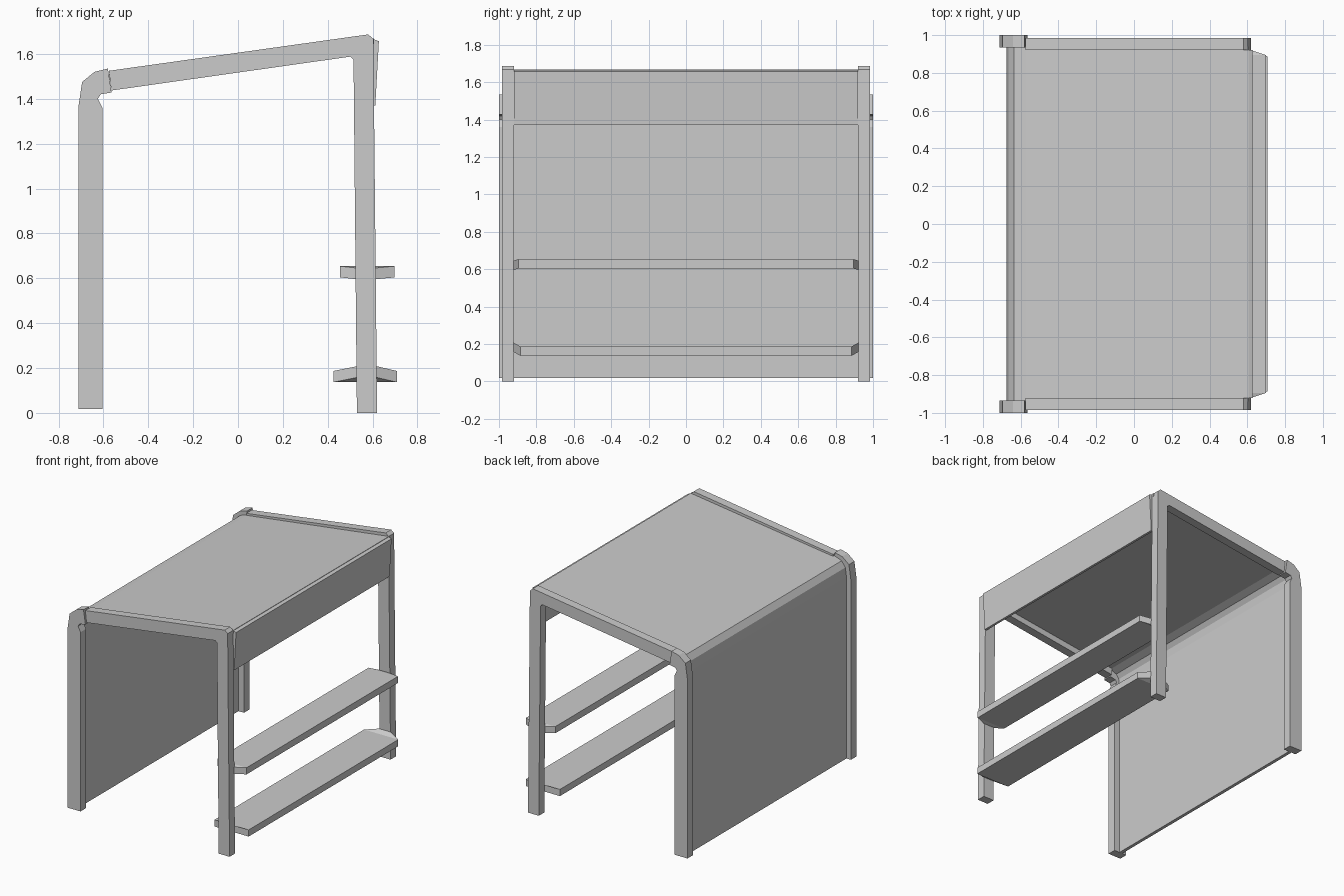
import bpy
import bmesh

cube = bpy.data.objects.get("Cube")
if cube:
    bpy.data.objects.remove(cube)

grey = bpy.data.materials.new("plain grey")
grey.use_nodes = True
GREY = (0.6, 0.6, 0.6, 1)
grey.diffuse_color = GREY
grey.node_tree.nodes["Principled BSDF"].inputs["Base Color"].default_value = GREY


def loft(name, sections):
    """Join equal-length rings of points and cap both ends."""
    bm = bmesh.new()
    rings = [[bm.verts.new(p) for p in ring] for ring in sections]
    for a, b in zip(rings, rings[1:]):
        for i in range(len(a)):
            j = (i + 1) % len(a)
            bm.faces.new((a[i], a[j], b[j], b[i]))
    bm.faces.new(rings[0])
    bm.faces.new(rings[-1])
    bmesh.ops.recalc_face_normals(bm, faces=bm.faces)
    mesh = bpy.data.meshes.new(name)
    bm.to_mesh(mesh)
    bm.free()
    mesh.materials.append(grey)
    obj = bpy.data.objects.new(name, mesh)
    bpy.context.collection.objects.link(obj)
    return obj


def extrude(name, profile, y0, y1):
    """Extrude an x-z outline along y."""
    return loft(name, [[(x, y, z) for x, z in profile] for y in (y0, y1)])


# Rear post with its bent collar
rear_post = [(-0.712, 0.018), (-0.605, 0.018), (-0.605, 1.36), (-0.625, 1.4),
             (-0.612, 1.42), (-0.564, 1.428), (-0.58, 1.535), (-0.64, 1.52),
             (-0.695, 1.475), (-0.712, 1.36)]
# Sloping roof beam running down into the front post
front_frame = [(0.53, 0), (0.62, 0), (0.606, 1.4), (0.604, 1.667), (0.58, 1.687),
               (-0.575, 1.525), (-0.565, 1.437), (0.5, 1.588), (0.515, 1.575)]
for side, s in (("front", -1), ("back", 1)):
    extrude(side + "_rear_post", rear_post, s * 0.935, s)
    extrude(side + "_roof_frame", front_frame, s * 0.92, s * 0.985)

# Rear wall curving into the roof as one thin sheet
outer = [(-0.675, 0.018), (-0.675, 1.38), (-0.665, 1.445), (-0.635, 1.488),
         (-0.57, 1.511), (0.606, 1.668)]
inner = [(0.606, 1.645), (-0.565, 1.488), (-0.62, 1.468), (-0.643, 1.435),
         (-0.65, 1.38), (-0.65, 0.018)]
extrude("wall_and_roof", outer + inner, -0.94, 0.94)

# Tilted fascia under the high edge of the roof
extrude("fascia", [(0.594, 1.37), (0.612, 1.37), (0.628, 1.657), (0.6, 1.667)],
        -0.92, 0.92)


def shelf(name, x0, x1, z, y_mid, end_x0, end_x1, end_z, height=0.05):
    """Plank with tapered ends that meet the posts."""
    def ring(y, a, b, low):
        return [(a, y, low), (b, y, low), (b, y, low + height), (a, y, low + height)]
    loft(name, [ring(-0.922, end_x0, end_x1, end_z), ring(-y_mid, x0, x1, z),
                ring(y_mid, x0, x1, z), ring(0.922, end_x0, end_x1, end_z)])


shelf("lower_shelf", 0.425, 0.708, 0.137, 0.885, 0.53, 0.618, 0.158)
shelf("upper_shelf", 0.455, 0.698, 0.604, 0.895, 0.527, 0.615, 0.596)
